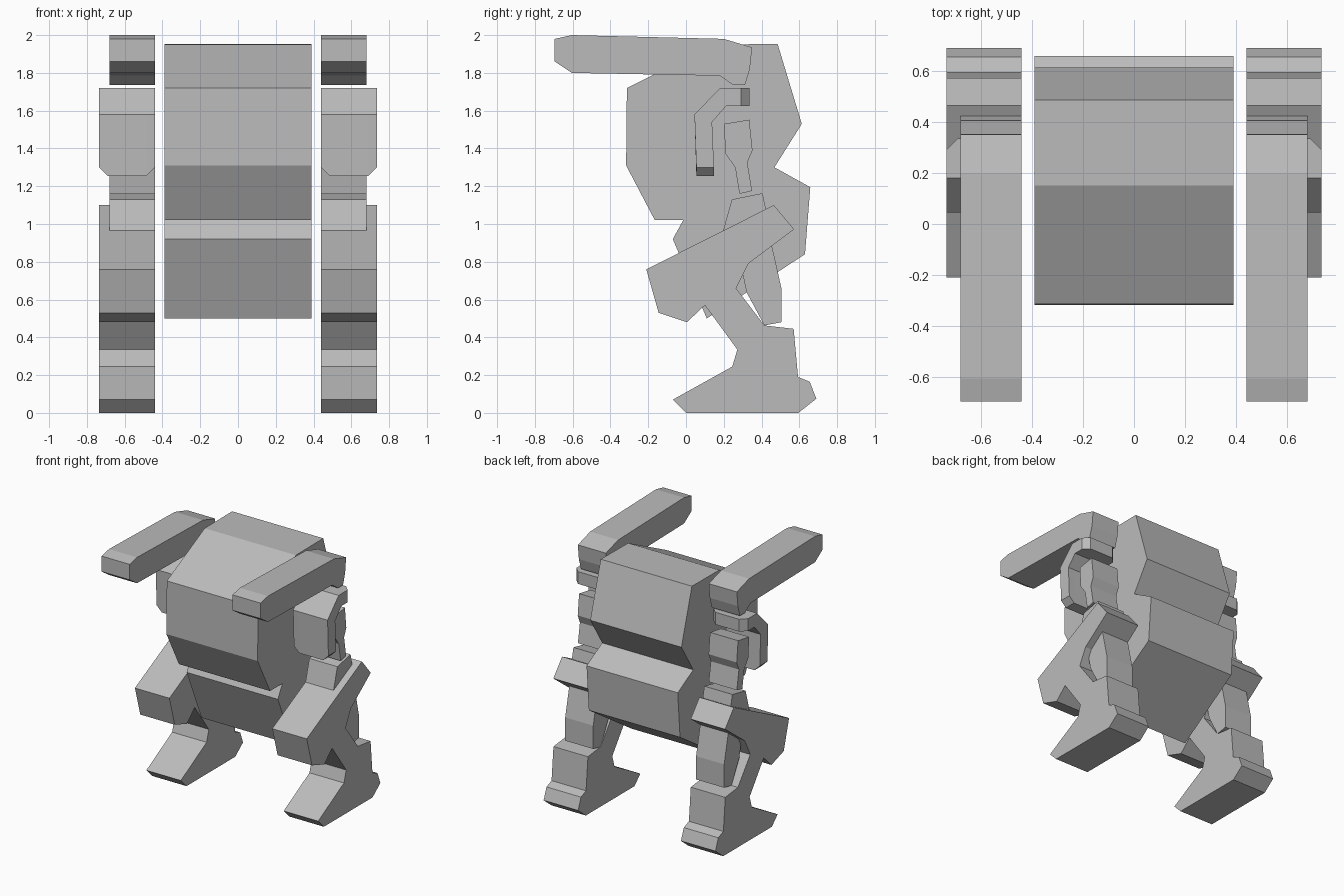
import bpy, bmesh

grey = bpy.data.materials.new("light grey")
grey.diffuse_color = (0.5, 0.5, 0.5, 1)


def loft(name, sections):
    """Skin matching (y, z) outlines placed at increasing x positions."""
    bm = bmesh.new()
    rings = [[bm.verts.new((x, y, z)) for y, z in pts] for x, pts in sections]
    n = len(rings[0])
    for a, b in zip(rings, rings[1:]):
        for i in range(n):
            j = (i + 1) % n
            bm.faces.new((a[i], a[j], b[j], b[i]))
    bm.faces.new(rings[0])
    bm.faces.new(rings[-1])
    bmesh.ops.recalc_face_normals(bm, faces=bm.faces)
    mesh = bpy.data.meshes.new(name)
    bm.to_mesh(mesh)
    bm.free()
    mesh.materials.append(grey)
    obj = bpy.data.objects.new(name, mesh)
    bpy.context.collection.objects.link(obj)
    return obj


def slab(name, x0, x1, pts):
    return loft(name, [(x0, pts), (x1, pts)])


def pair(name, sections):
    """Build a part on both sides of the body."""
    loft("left_" + name, sections)
    loft("right_" + name, [(-x, pts) for x, pts in reversed(sections)])


# Body: torso and wedge-shaped pelvis
slab("torso", -0.39, 0.39, [
    (0.15, 1.95), (0.485, 1.953), (0.613, 1.53), (0.468, 1.30), (0.40, 1.02),
    (-0.165, 1.02), (-0.317, 1.31), (-0.313, 1.72)])
slab("pelvis", -0.39, 0.39, [
    (0.468, 1.30), (0.658, 1.195), (0.63, 0.84), (0.11, 0.50),
    (-0.07, 0.92), (-0.015, 1.02), (0.15, 1.25)])

# Raised forearms pointing forward
forearm = [(-0.695, 1.98), (-0.605, 2.0), (0.20, 1.98), (0.35, 1.935),
           (0.338, 1.82), (0.312, 1.735), (0.25, 1.735), (0.18, 1.785),
           (-0.605, 1.80), (-0.695, 1.86)]
pair("forearm", [(0.44, forearm), (0.68, forearm)])


# Bent guard with clipped corners at both ends
def guard(c):
    return [(0.045, 1.58), (0.18, 1.72), (0.335 - c, 1.72), (0.335 - c, 1.625),
            (0.213, 1.625), (0.138, 1.54), (0.148, 1.255 + c), (0.055, 1.255 + c)]


pair("arm_guard", [(0.44, guard(0.045)), (0.485, guard(0)),
                   (0.69, guard(0)), (0.735, guard(0.045))])

# Slim upper arm and hip block
upper_arm = [(0.20, 1.53), (0.335, 1.552), (0.352, 1.39), (0.325, 1.325),
             (0.35, 1.175), (0.283, 1.16), (0.26, 1.30), (0.21, 1.37)]
pair("upper_arm", [(0.44, upper_arm), (0.68, upper_arm)])
hip = [(0.243, 1.13), (0.405, 1.163), (0.44, 1.0), (0.20, 0.90), (0.195, 0.96)]
pair("hip_block", [(0.44, hip), (0.68, hip)])

# Thigh, shin and foot share one folded outline
leg = [(-0.21, 0.76), (0.465, 1.10), (0.572, 0.972), (0.33, 0.79), (0.265, 0.66),
       (0.415, 0.463), (0.57, 0.445), (0.593, 0.19), (0.655, 0.165), (0.69, 0.075),
       (0.595, 0.0), (0.0, 0.0), (-0.07, 0.07), (0.245, 0.245), (0.272, 0.335),
       (0.10, 0.57), (0.005, 0.48), (-0.145, 0.53)]
pair("leg", [(0.44, leg), (0.735, leg)])

# Narrow calf strut behind the knee
calf = [(0.455, 0.884), (0.505, 0.66), (0.505, 0.48), (0.415, 0.463),
        (0.32, 0.64), (0.30, 0.735), (0.33, 0.79)]
pair("calf", [(0.44, calf), (0.68, calf)])
